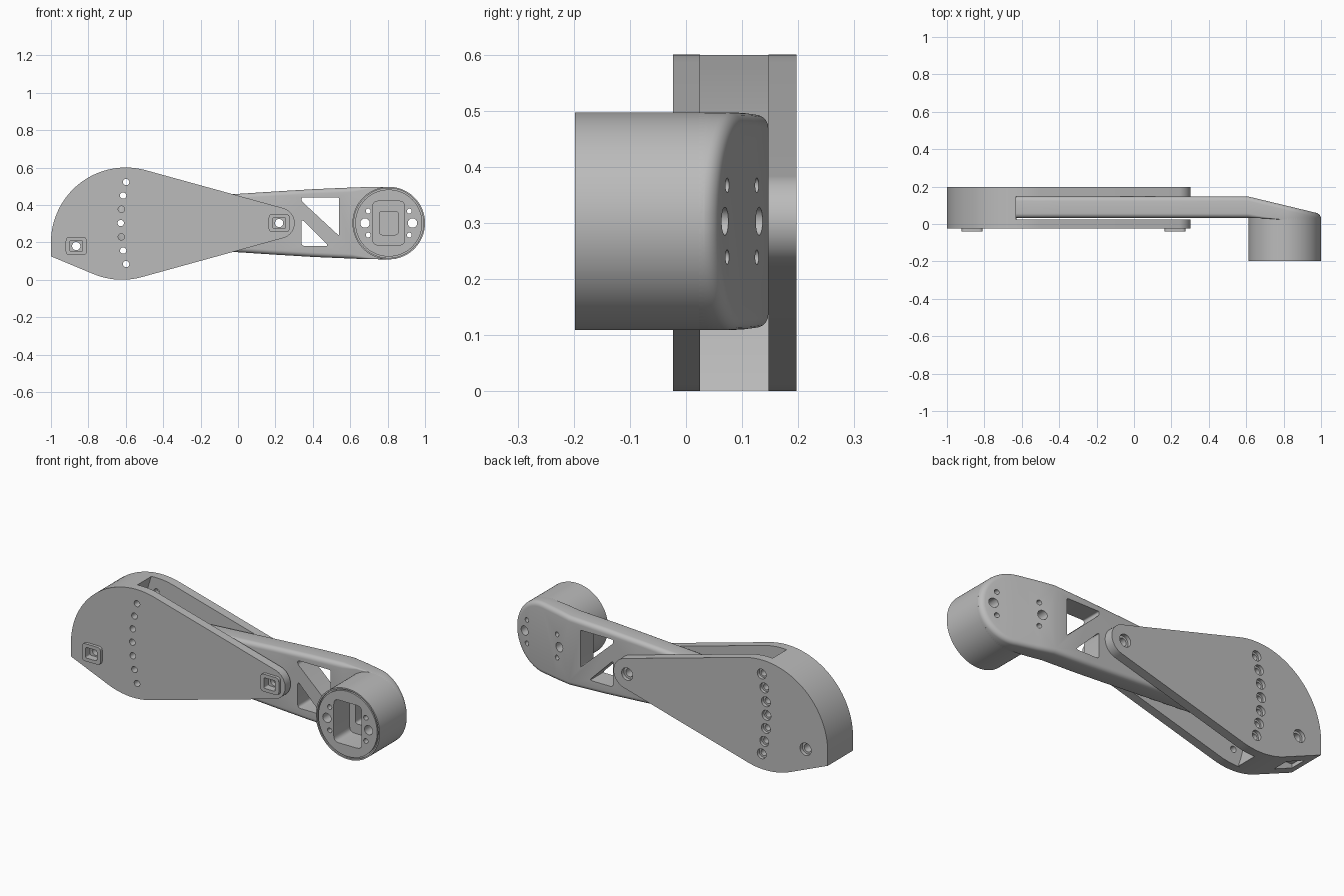
import bpy, bmesh
from math import sin, cos, radians, pi, hypot

cube = bpy.data.objects.get("Cube")
if cube:
    bpy.data.objects.remove(cube, do_unlink=True)

grey = bpy.data.materials.new("plain grey")
grey.use_nodes = True
grey.diffuse_color = (0.5, 0.5, 0.5, 1)
grey.node_tree.nodes["Principled BSDF"].inputs["Base Color"].default_value = (0.5, 0.5, 0.5, 1)

MID = 0.303                      # height of the arm's axis
PIVOT, BOLT, HEAD = (0.22, MID), (-0.865, 0.18), (0.806, MID)
HEAD_R = 0.194
FRONT, BACK = -0.023, 0.197      # outer faces of the housing
IN_FRONT, IN_BACK = 0.025, 0.147  # inner faces of the housing


# ---- profile helpers, all in the x-z plane ----
def arc(c, r, a0, a1, n):
    angles = [radians(a0 + (a1 - a0) * i / n) for i in range(n + 1)]
    return [(c[0] + r * cos(a), c[1] + r * sin(a)) for a in angles]


def circle(c, r, n=32):
    return arc(c, r, 360, 0, n)[:-1]


def rounded(pts, r, n=4):
    out = []
    for i, p in enumerate(pts):
        ends = []
        for q in (pts[i - 1], pts[(i + 1) % len(pts)]):
            d = hypot(q[0] - p[0], q[1] - p[1])
            ends.append([p[k] + (q[k] - p[k]) * r / d for k in (0, 1)])
        for j in range(n + 1):
            t = j / n
            out.append(tuple((1 - t) ** 2 * ends[0][k] + 2 * t * (1 - t) * p[k]
                             + t * t * ends[1][k] for k in (0, 1)))
    return out


def rect(c, w, h, r):
    x, z = w / 2, h / 2
    return rounded([(c[0] - x, c[1] - z), (c[0] - x, c[1] + z),
                    (c[0] + x, c[1] + z), (c[0] + x, c[1] - z)], r)


def inset(pts, amount):
    # move every point of a clockwise outline inward by amount(x)
    out = []
    for i, p in enumerate(pts):
        a, b = pts[i - 1], pts[(i + 1) % len(pts)]
        tx, tz = b[0] - a[0], b[1] - a[1]
        d, m = hypot(tx, tz), amount(p[0])
        out.append((p[0] + tz / d * m, p[1] - tx / d * m))
    return out


# ---- solid helpers ----
def add_loft(bm, rings, strip_caps=False):
    loops = [[bm.verts.new(p) for p in ring] for ring in rings]
    n = len(loops[0])
    for a, b in zip(loops, loops[1:]):
        for i in range(n):
            j = (i + 1) % n
            bm.faces.new((a[i], a[j], b[j], b[i]))
    for cap in (loops[0], loops[-1]):
        if strip_caps:
            for i in range(n // 2 - 1):
                bm.faces.new((cap[i], cap[i + 1], cap[n - 2 - i], cap[n - 1 - i]))
        else:
            bm.faces.new(cap)


def at(pts, y):
    return [(x, y, z) for x, z in pts]


def finish(name, bm):
    bmesh.ops.recalc_face_normals(bm, faces=bm.faces[:])
    if bm.calc_volume(signed=True) < 0:
        bmesh.ops.reverse_faces(bm, faces=bm.faces[:])
    mesh = bpy.data.meshes.new(name)
    bm.to_mesh(mesh)
    bm.free()
    mesh.materials.append(grey)
    ob = bpy.data.objects.new(name, mesh)
    bpy.context.collection.objects.link(ob)
    return ob


def prisms(name, parts):
    bm = bmesh.new()
    for pts, y0, y1 in parts:
        add_loft(bm, [at(pts, y0), at(pts, y1)])
    return finish(name, bm)


def activate(ob):
    bpy.ops.object.select_all(action='DESELECT')
    ob.select_set(True)
    bpy.context.view_layer.objects.active = ob


def cut(ob, parts):
    cutter = prisms("cutter", parts)
    cutter.hide_render = True
    mod = ob.modifiers.new("cut", 'BOOLEAN')
    mod.operation, mod.solver, mod.object = 'DIFFERENCE', 'EXACT', cutter
    activate(ob)
    bpy.ops.object.modifier_apply(modifier=mod.name)
    bpy.data.objects.remove(cutter, do_unlink=True)


# ---- housing plates ----
corner = (-1, 0.125)
upper = arc((-0.6, 0.2), 0.4, 180, 75, 32)
lower = arc((-0.62, 0.4), 0.4, -75, -113, 12)
outline = [corner] + upper + arc(PIVOT, 0.083, 75, -75, 18) + lower
# adjustment holes lie on an arc around the pivot
pins = [(PIVOT[0] - 0.847 * cos(a), MID + 0.847 * sin(a))
        for a in [radians(5) * k for k in range(-3, 4)]]
bolts = [BOLT, PIVOT]

front_plate = prisms("front_plate", [(outline, FRONT, IN_FRONT)])
back_plate = prisms("back_plate", [(outline, IN_BACK, BACK)])
cut(back_plate, [(circle(p, 0.027), BACK - 0.018, 0.3) for p in pins]
    + [(circle(p, 0.034), BACK - 0.02, 0.3) for p in bolts])
for plate in (front_plate, back_plate):
    cut(plate, [(circle(p, 0.017), -0.1, 0.3) for p in pins]
        + [(circle(p, 0.022), -0.1, 0.3) for p in bolts])
cut(front_plate, [(rect(p, 0.068, 0.058, 0.008), -0.1, 0.0) for p in bolts])

# ---- square nut bosses ----
for name, p in zip(("outer_nut_boss", "pivot_nut_boss"), bolts):
    boss = prisms(name, [(rect(p, 0.112, 0.096, 0.02), -0.04, FRONT)])
    cut(boss, [(rect(p, 0.068, 0.058, 0.008), -0.1, 0.1)])

# ---- solid spacer between the plates, hollowed to the arm's swing ----
rim = [p for p in lower + [corner] + upper if p[0] < -0.632]
spacer = prisms("housing_spacer", [(rim + arc(PIVOT, 0.9, 160.8, 199.6, 24),
                                    IN_FRONT, IN_BACK)])
cut(spacer, [(circle(BOLT, 0.022), -0.1, 0.3)])
# small pocket in the slanted lower edge
cut(spacer, [([(-0.95, 0.05), (-0.95, 0.125), (-0.84, 0.125), (-0.84, 0.0)],
              IN_FRONT + 0.015, IN_BACK - 0.015)])

# ---- swinging arm with rounded edges and slanted back ----
FILLET = 0.024
half = [(-0.65, 0.04), (-0.643, 0.1), (-0.62, 0.112), (-0.4, 0.13), (0, 0.156),
        (0.2, 0.169), (0.4, 0.181), (0.61, 0.19), (0.7, 0.193)]
top = [(x, MID + h) for x, h in half] + arc(HEAD, HEAD_R, 90, 4, 24)
arm_outline = top + [(x, 2 * MID - z) for x, z in reversed(top)]


def back_y(x):
    return IN_BACK - 0.24 * max(0, x - 0.61)


def front_y(x):
    return 0.033 - 0.011 * min(1, max(0, (x - 0.66) / 0.14))


def front_fillet(x):
    return FILLET * min(1, max(0.06, (0.75 - x) / 0.14))


rings = []
for k in range(6):
    a = pi / 2 * (1 - k / 5)
    pts = inset(arm_outline, lambda x: front_fillet(x) * (1 - cos(a)))
    rings.append([(p[0], front_y(o[0]) + front_fillet(o[0]) * (1 - sin(a)), p[1])
                  for p, o in zip(pts, arm_outline)])
for k in range(6):
    a = pi / 2 * k / 5
    pts = inset(arm_outline, lambda x: FILLET * (1 - cos(a)))
    rings.append([(x, back_y(x) - FILLET * (1 - sin(a)), z) for x, z in pts])
bm = bmesh.new()
add_loft(bm, rings, strip_caps=True)
arm = finish("arm", bm)

# ---- round head with a grooved rim ----
steps = [(0, 0.033), (0, -0.198), (0.008, -0.198),
         (0.008, -0.188), (0.015, -0.188), (0.015, -0.198)]
bm = bmesh.new()
add_loft(bm, [at(circle(HEAD, HEAD_R - d, 96), y) for d, y in steps])
head = finish("arm_head", bm)
cut(head, [(rect(HEAD, 0.17, 0.235, 0.03), -0.3, -0.06)])
cut(head, [(rect(HEAD, 0.1, 0.125, 0.015), -0.1, 0.02)])

# screw holes run through the head and the arm behind it
screws = [(circle((HEAD[0] + s * 0.127, MID), 0.025), -0.3, 0.3) for s in (-1, 1)]
screws += [(circle((HEAD[0] + s * 0.11, MID + t * 0.064), 0.013), -0.3, 0.3)
           for s in (-1, 1) for t in (-1, 1)]
cut(head, screws)

# triangular windows leave a diagonal strut
windows = [rounded([(0.34, 0.44), (0.54, 0.44), (0.54, 0.235), (0.34, 0.42)], 0.009),
           rounded([(0.34, 0.325), (0.485, 0.18), (0.34, 0.18)], 0.018)]
cut(arm, screws + [(w, -0.1, 0.3) for w in windows]
    + [(circle(PIVOT, 0.022), -0.1, 0.3), (circle(pins[3], 0.017), -0.1, 0.3)])

# ---- smooth shading with sharp edges ----
for ob in bpy.context.scene.objects:
    if ob.type == 'MESH':
        activate(ob)
        bpy.ops.object.shade_smooth_by_angle(angle=radians(30))
